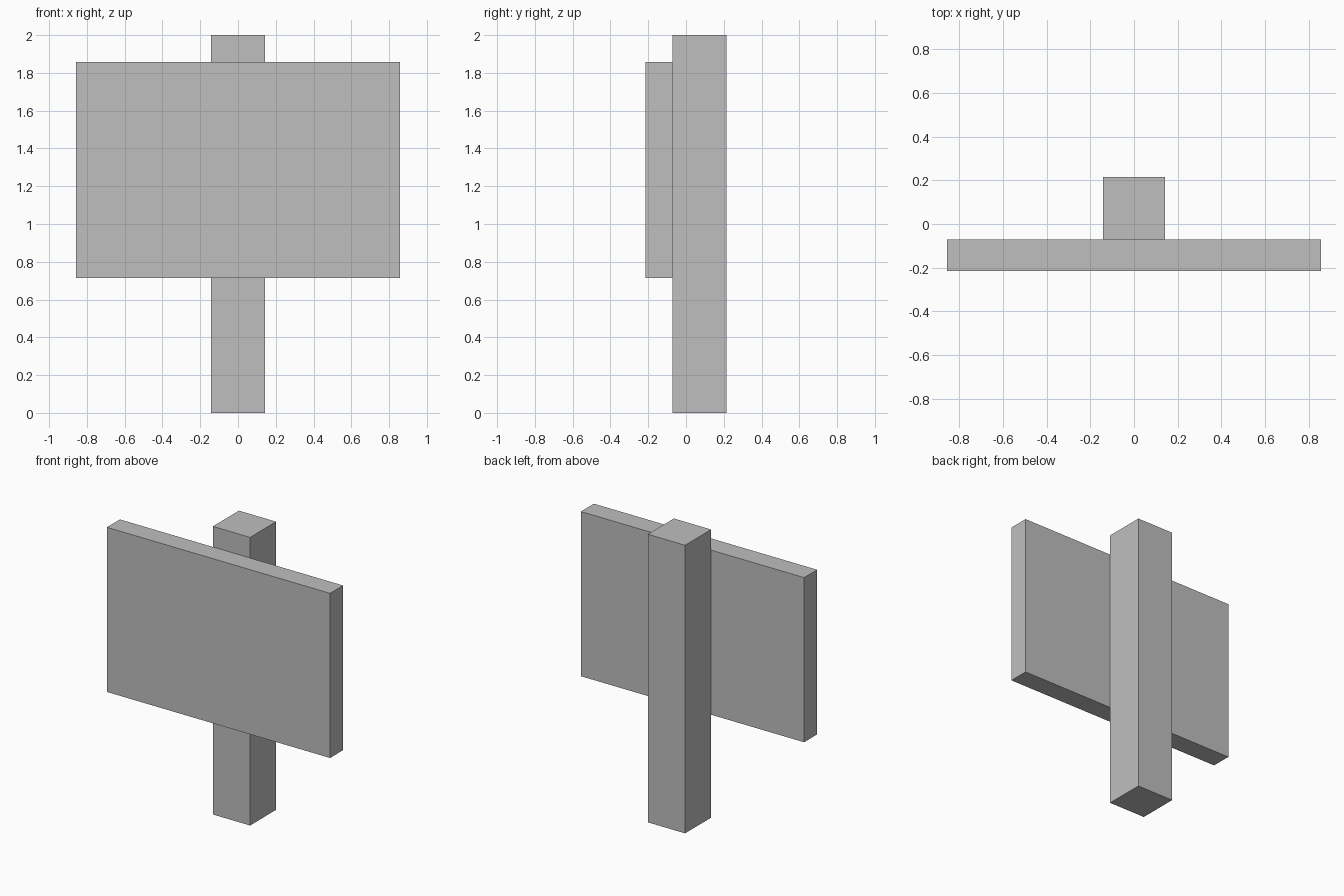
import bpy

cube = bpy.data.objects.get("Cube")
if cube:
    bpy.data.objects.remove(cube, do_unlink=True)

UNIT = 2 / 14  # the post is 14 units tall


def make_material(name, colour):
    mat = bpy.data.materials.new(name)
    mat.use_nodes = True
    mat.diffuse_color = colour
    mat.node_tree.nodes["Principled BSDF"].inputs["Base Color"].default_value = colour
    return mat


def add_box(name, low, high, mat):
    """Box between two corners, given in units."""
    centre = [(a + b) / 2 * UNIT for a, b in zip(low, high)]
    size = [(b - a) * UNIT for a, b in zip(low, high)]
    bpy.ops.mesh.primitive_cube_add(size=1, location=centre)
    box = bpy.context.object
    box.name = name
    box.scale = size
    bpy.ops.object.transform_apply(location=False, rotation=False, scale=True)
    box.data.materials.append(mat)
    return box


grey = make_material("plain grey", (0.52, 0.52, 0.52, 1))

# Square upright post
add_box("post", (-1, -0.5, 0), (1, 1.5, 14), grey)

# Flat board on the front of the post
add_box("sign_board", (-6, -1.5, 5), (6, -0.5, 13), grey)
